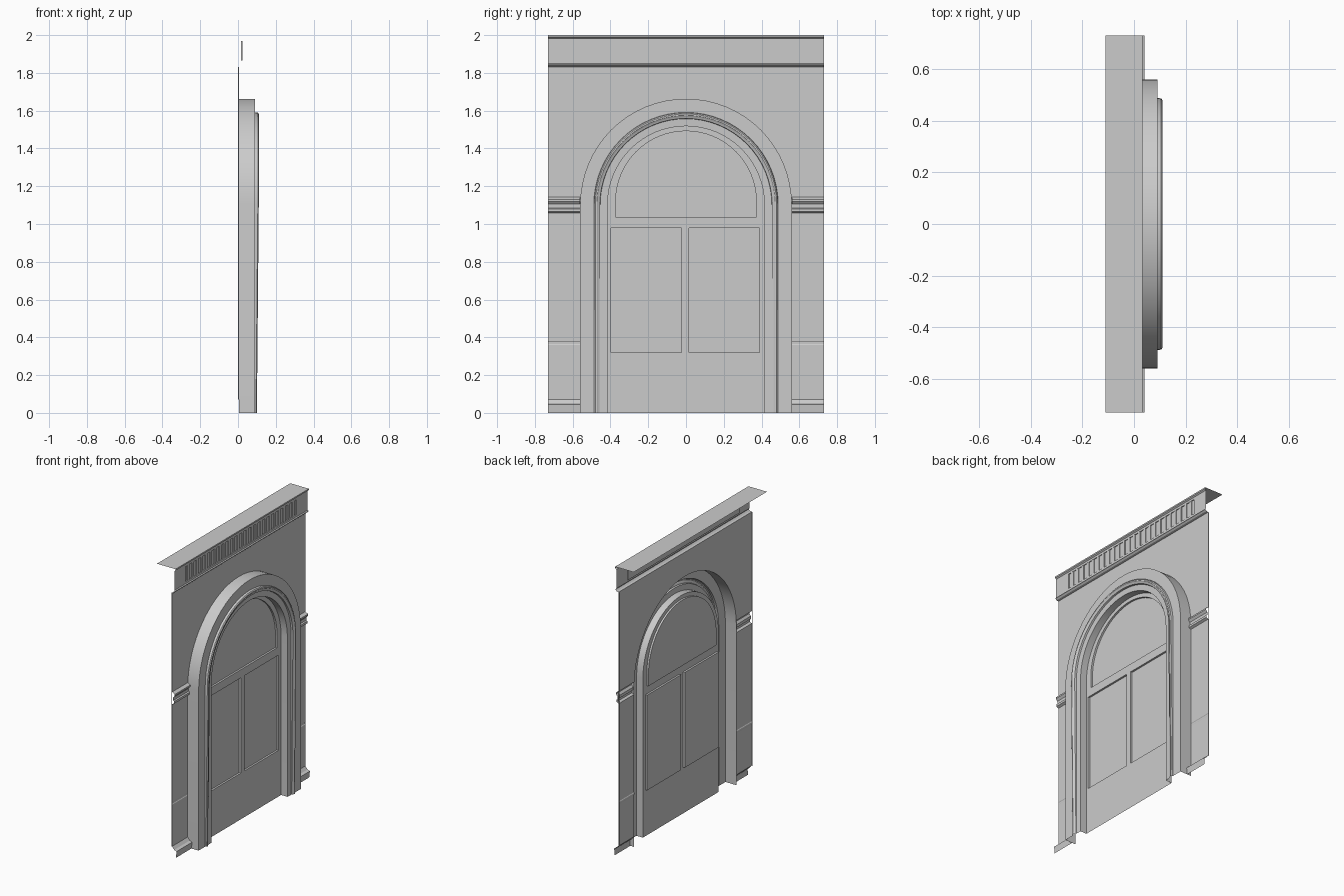
import bpy, bmesh, math

if "Cube" in bpy.data.objects:
    bpy.data.objects.remove(bpy.data.objects["Cube"])

HALF, SPRING, R_OUT, R_IN = 0.73, 1.103, 0.56, 0.415
WALL, DOOR = 0.006, 0.04      # x of the wall face and of the door face
SEG = 32


def make(name, bm, smooth=False):
    me = bpy.data.meshes.new(name)
    bm.to_mesh(me)
    bm.free()
    ob = bpy.data.objects.new(name, me)
    bpy.context.collection.objects.link(ob)
    if smooth:
        bpy.ops.object.select_all(action='DESELECT')
        ob.select_set(True)
        bpy.context.view_layer.objects.active = ob
        bpy.ops.object.shade_smooth_by_angle(angle=math.radians(25))
    return ob


def arch(r, z0=0.0, zc=SPRING):
    """Arched outline (y, z), from lower left over the crown to lower right."""
    arc = [(-r * math.cos(math.pi * i / SEG), zc + r * math.sin(math.pi * i / SEG))
           for i in range(SEG + 1)]
    return [(-r, z0)] + arc + [(r, z0)]


def rect(y0, y1, z0, z1):
    return [(y0, z0), (y1, z0), (y1, z1), (y0, z1)]


def extrude_profile(name, prof, spans):
    """Extrude an (x, z) profile, listed upwards, along each y span."""
    bm = bmesh.new()
    for y0, y1 in spans:
        rows = [[bm.verts.new((x, y, z)) for y in (y0, y1)] for x, z in prof]
        for a, b in zip(rows, rows[1:]):
            bm.faces.new((a[0], a[1], b[1], b[0]))
    return make(name, bm)


def sweep_arch(name, prof):
    """Sweep an (r, x) profile around the arch; the raised part thins to the floor."""
    bm = bmesh.new()
    rows = []
    for r, x in prof:
        pts = arch(r)
        row = []
        for k, (y, z) in enumerate(pts):
            foot = k in (0, len(pts) - 1)
            row.append(bm.verts.new((x - 0.01 if foot and x > 0.098 else x, y, z)))
        rows.append(row)
    for a, b in zip(rows, rows[1:]):
        for j in range(len(a) - 1):
            bm.faces.new((a[j], b[j], b[j + 1], a[j + 1]))
    return make(name, bm, True)


def recessed_plate(name, x, outline, holes, depth):
    """Flat plate facing +x with sunk panels (outlines counter-clockwise)."""
    bm = bmesh.new()
    edges, loops = [], []
    for loop in [outline] + holes:
        vs = [bm.verts.new((x, y, z)) for y, z in loop]
        loops.append(vs)
        edges += [bm.edges.new((vs[i - 1], vs[i])) for i in range(len(vs))]
    bmesh.ops.triangle_fill(bm, edges=edges, use_beauty=True, use_dissolve=False)
    for f in bm.faces:
        f.normal_update()
        if f.normal.x < 0:
            f.normal_flip()
    for vs in loops[1:]:
        back = [bm.verts.new((x - depth, v.co.y, v.co.z)) for v in vs]
        for i in range(len(vs)):
            bm.faces.new((vs[i - 1], vs[i], back[i], back[i - 1]))
        bm.faces.new(back)
    return make(name, bm)


sides = [(-HALF, -R_OUT), (R_OUT, HALF)]

# Side walls with skirting, shallow groove and impost band in one profile
extrude_profile("side_walls", [
    (.035, 0), (.04, .045), (.022, .052), (WALL, .072),
    (WALL, .36), (WALL - .003, .365), (WALL - .003, .375), (WALL, .38),
    (WALL, 1.057), (.022, 1.065), (.022, 1.08), (.014, 1.085), (.014, 1.105),
    (.026, 1.12), (.026, 1.13), (WALL, 1.142), (WALL, 1.83)], sides)

# Narrow returns at the outer wall edges
bm = bmesh.new()
for s in (-1, 1):
    pts = [(0, .07), (WALL, .07), (WALL, 1.83), (0, 1.83)][::-s]
    bm.faces.new([bm.verts.new((x, s * HALF, z)) for x, z in pts])
make("wall_returns", bm)

# Spandrel wall above the arch
bm = bmesh.new()
arc = arch(R_OUT)[1:-1]
low = [bm.verts.new((WALL, y, z)) for y, z in arc]
top = [bm.verts.new((WALL, y, 1.83)) for y, z in arc]
for i in range(SEG):
    bm.faces.new((low[i], low[i + 1], top[i + 1], top[i]))
make("spandrel_wall", bm)

# Moulding below the frieze, and cornice with flat roof strip
full = [(-HALF, HALF)]
extrude_profile("frieze_moulding", [(WALL, 1.83), (.02, 1.833), (.03, 1.842),
                                    (.03, 1.846), (.023, 1.85)], full)
extrude_profile("cornice_roof", [(.023, 1.983), (.032, 1.99), (.032, 2), (-.11, 2)], full)

# Frieze with shallow sunk panel and upright bars
recessed_plate("frieze", .023, rect(-HALF, HALF, 1.85, 1.983),
               [rect(-.61, .61, 1.865, 1.968)], .006)
bm = bmesh.new()
for i in range(24):
    y = -.575 + i * .05
    res = bmesh.ops.create_cube(bm, size=1)
    for v in res['verts']:
        v.co = (.0195 + v.co.x * .005, y + v.co.y * .022, 1.9165 + v.co.z * .103)
make("frieze_bars", bm)

# Projecting arch surround with raised inner moulding and jamb
sweep_arch("arch_surround", [
    (R_OUT, WALL), (R_OUT, .09), (.488, .09), (.486, .105), (.48, .11), (.472, .11),
    (.464, .104), (.456, .102), (.454, .09), (R_IN, .088), (R_IN, DOOR)])

# Door with two sunk leaves and an arched light
recessed_plate("door", DOOR, arch(R_IN)[::-1],
               [rect(-.398, -.025, .32, .98), rect(.015, .388, .32, .98),
                arch(.372, 1.037, 1.12)[::-1]], .013)
